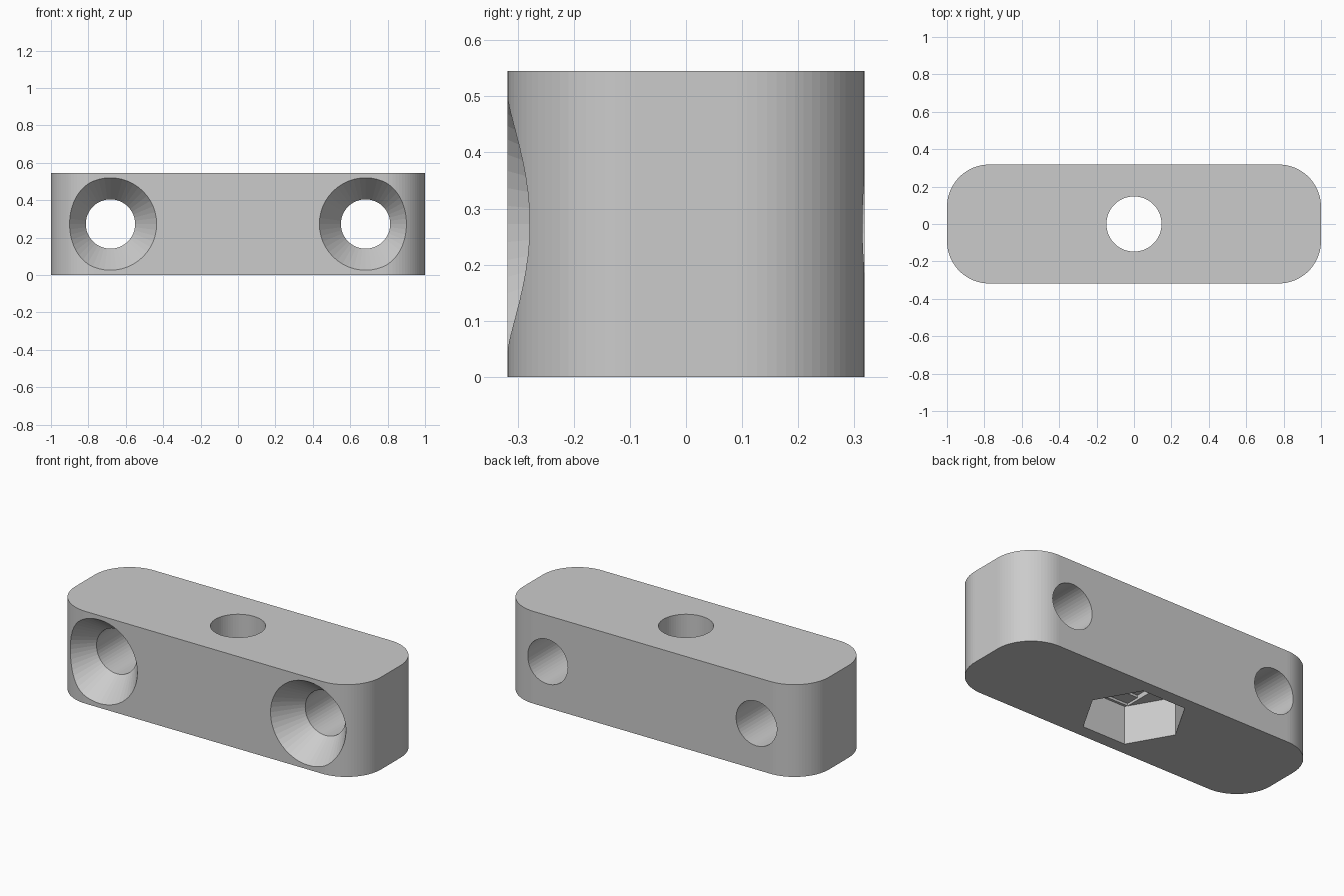
import bpy
import bmesh
from math import pi, cos, sin, radians
from mathutils import Matrix

cube = bpy.data.objects.get("Cube")
if cube:
    bpy.data.objects.remove(cube, do_unlink=True)

LENGTH, DEPTH, HEIGHT, CORNER = 2.0, 0.636, 0.545, 0.227
BORE_R, SCREW_R, SINK_R, SINK_DEPTH = 0.148, 0.132, 0.247, 0.16
SCREW_X = 0.682
NUT_R, NUT_DEPTH, LAYER = 0.28, 0.225, 0.014

grey = bpy.data.materials.new("light_grey")
grey.use_nodes = True
colour = (0.6, 0.6, 0.6, 1)
grey.diffuse_color = colour
grey.node_tree.nodes["Principled BSDF"].inputs["Base Color"].default_value = colour


def make_object(name, bm):
    bmesh.ops.recalc_face_normals(bm, faces=bm.faces)
    mesh = bpy.data.meshes.new(name)
    bm.to_mesh(mesh)
    bm.free()
    mesh.materials.append(grey)
    obj = bpy.data.objects.new(name, mesh)
    bpy.context.collection.objects.link(obj)
    return obj


def prism(name, outline, z0, z1):
    bm = bmesh.new()
    base = bm.faces.new([bm.verts.new((x, y, z0)) for x, y in outline])
    top = bmesh.ops.extrude_face_region(bm, geom=[base])["geom"]
    moved = [v for v in top if isinstance(v, bmesh.types.BMVert)]
    bmesh.ops.translate(bm, verts=moved, vec=(0, 0, z1 - z0))
    return make_object(name, bm)


def circle(radius, sides):
    return [(radius * cos(2 * pi * i / sides), radius * sin(2 * pi * i / sides))
            for i in range(sides)]


def rectangle(hx, hy):
    return [(-hx, -hy), (hx, -hy), (hx, hy), (-hx, hy)]


def rounded_rectangle(hx, hy, r, steps=20):
    points = []
    for k, (sx, sy) in enumerate([(1, 1), (-1, 1), (-1, -1), (1, -1)]):
        for i in range(steps + 1):
            a = pi / 2 * (k + i / steps)
            points.append((sx * (hx - r) + r * cos(a), sy * (hy - r) + r * sin(a)))
    return points


def screw_cutter(name, x):
    # Countersink and shank revolved about the screw axis
    slope = (SINK_R - SCREW_R) / SINK_DEPTH
    margin = 0.1
    rings = [(-margin, SINK_R + slope * margin), (SINK_DEPTH, SCREW_R),
             (DEPTH + margin, SCREW_R)]
    bm = bmesh.new()
    loops = [[bm.verts.new((px, py, h)) for px, py in circle(r, 48)] for h, r in rings]
    for a, b in zip(loops, loops[1:]):
        for i in range(len(a)):
            j = (i + 1) % len(a)
            bm.faces.new((a[i], a[j], b[j], b[i]))
    bm.faces.new(loops[0])
    bm.faces.new(loops[-1])
    place = Matrix.Translation((x, -DEPTH / 2, HEIGHT / 2)) @ Matrix.Rotation(radians(-90), 4, "X")
    bmesh.ops.transform(bm, matrix=place, verts=bm.verts)
    return make_object(name, bm)


# Rounded block
block = prism("mounting_block", rounded_rectangle(LENGTH / 2, DEPTH / 2, CORNER), 0, HEIGHT)

# Screw holes, hexagonal nut pocket with stepped ceiling, and central bore
cutters = [
    screw_cutter("left_screw_cutter", SCREW_X),
    screw_cutter("right_screw_cutter", -SCREW_X),
    prism("nut_pocket_cutter", circle(NUT_R, 6), -0.1, NUT_DEPTH),
    prism("ceiling_slot_cutter", rectangle(BORE_R, 0.228), 0.1, NUT_DEPTH + LAYER),
    prism("ceiling_square_cutter", rectangle(BORE_R, BORE_R), 0.12, NUT_DEPTH + 2 * LAYER),
    prism("bore_cutter", circle(BORE_R - 0.0005, 64), 0.15, HEIGHT + 0.1),
]

bpy.context.view_layer.objects.active = block
for cutter in cutters:
    cutter.hide_render = True
    mod = block.modifiers.new(cutter.name, "BOOLEAN")
    mod.operation = "DIFFERENCE"
    mod.solver = "EXACT"
    mod.object = cutter
    bpy.ops.object.modifier_apply(modifier=mod.name)
    bpy.data.objects.remove(cutter, do_unlink=True)
